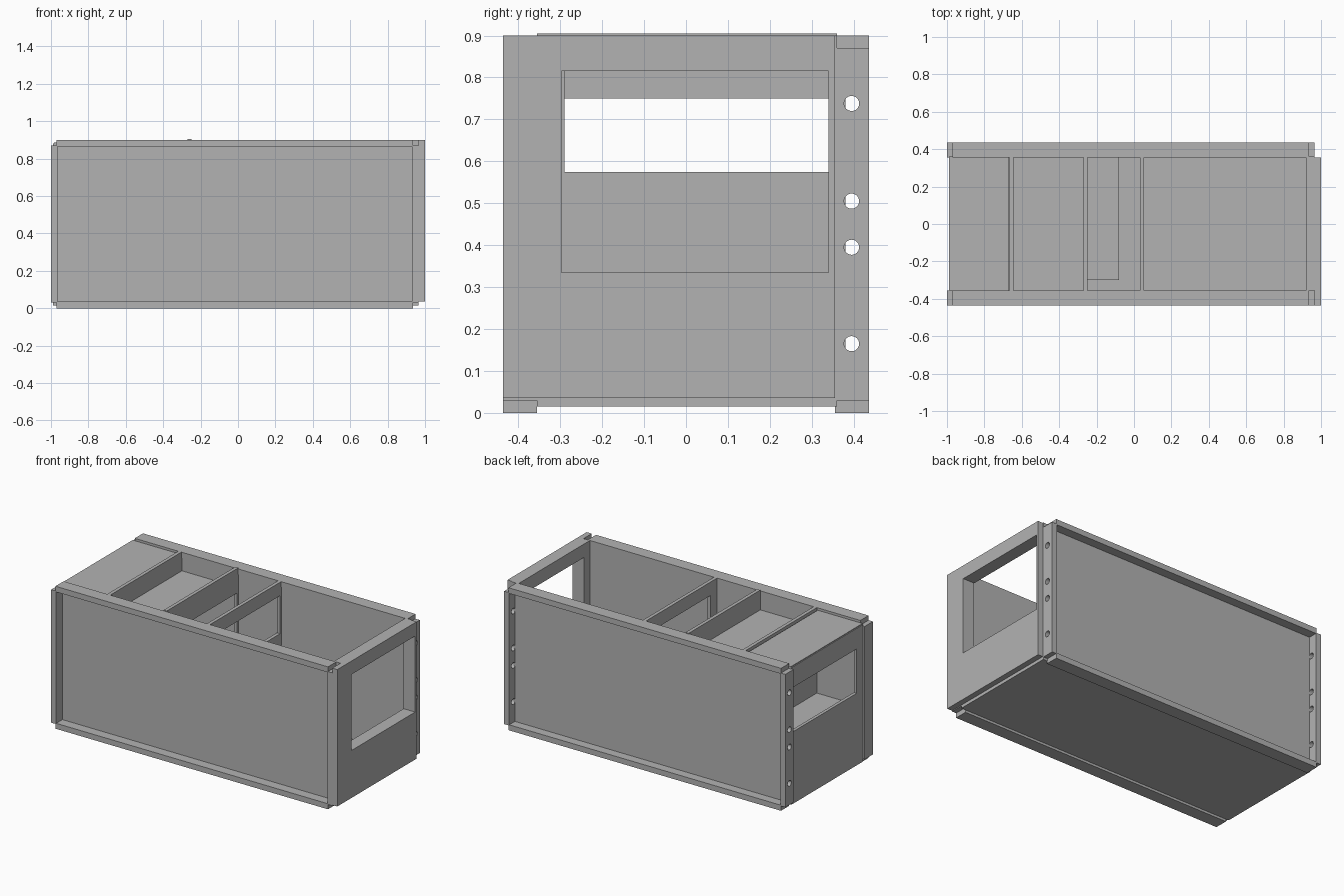
import bpy
import math

old = bpy.data.objects.get("Cube")
if old:
    bpy.data.objects.remove(old, do_unlink=True)

grey = bpy.data.materials.new("panel_grey")
grey.use_nodes = True
colour = (0.45, 0.45, 0.45, 1)
grey.diffuse_color = colour
grey.node_tree.nodes["Principled BSDF"].inputs["Base Color"].default_value = colour


def box(name, x, y, z):
    """Box given as (low, high) ranges on each axis."""
    bpy.ops.mesh.primitive_cube_add(
        size=1, location=[(r[0] + r[1]) / 2 for r in (x, y, z)])
    ob = bpy.context.object
    ob.name = name
    ob.scale = [r[1] - r[0] for r in (x, y, z)]
    bpy.ops.object.transform_apply(location=False, rotation=False, scale=True)
    ob.data.materials.append(grey)
    return ob


def cut(ob, cutter):
    """Subtract the cutter from the part and discard it."""
    cutter.hide_render = True
    mod = ob.modifiers.new("opening", "BOOLEAN")
    mod.operation = "DIFFERENCE"
    mod.solver = "EXACT"
    mod.object = cutter
    bpy.context.view_layer.objects.active = ob
    bpy.ops.object.modifier_apply(modifier=mod.name)
    bpy.data.objects.remove(cutter, do_unlink=True)


def window_panel(name, x, y, z, win_y, win_z):
    """Cross panel with a rectangular opening."""
    ob = box(name, x, y, z)
    cut(ob, box("cutter", (x[0] - 0.1, x[1] + 0.1), win_y, win_z))
    return ob


HEIGHT = 0.9
INNER = (-0.355, 0.36)
EDGES = {"front": (-0.437, -0.355), "back": (0.355, 0.437)}
WALLS = {"front": (-0.375, -0.355), "back": (0.36, 0.38)}
POSTS = {"right": (-1.0, -0.965), "left": (0.93, 0.965)}

# Long walls, their rails and the corner posts
for side, y in EDGES.items():
    box(side + "_wall", (-0.97, 0.935), WALLS[side], (0.015, 0.89))
    box(side + "_top_rail", (-0.97, 0.935), y, (HEIGHT - 0.035, HEIGHT))
    box(side + "_bottom_rail", (-0.97, 0.935), y, (0, 0.035))
    for end, x in POSTS.items():
        post = box(f"{side}_{end}_post", x, y, (0.03, 0.87))
        if side == "back":
            # Bolt holes
            for z in (0.165, 0.395, 0.505, 0.738):
                bpy.ops.mesh.primitive_cylinder_add(
                    vertices=32, radius=0.018, depth=0.2,
                    location=(sum(x) / 2, 0.395, z),
                    rotation=(0, math.pi / 2, 0))
                cut(post, bpy.context.object)

# Floor
box("floor", (-0.99, 0.965), INNER, (0.015, 0.035))

# Thick end with a large window, and its cover reaching over the front post
window_panel("left_end_lining", (0.92, 0.965), INNER, (0.035, HEIGHT),
             (-0.297, 0.34), (0.335, 0.815))
window_panel("left_end_cover", (0.965, 1.0), (-0.437, 0.355), (0.035, HEIGHT),
             (-0.297, 0.34), (0.335, 0.815))

# Thin end with a smaller window
window_panel("right_end_panel", (-0.99, -0.97), INNER, (0.035, 0.88),
             (-0.29, 0.345), (0.47, 0.75))

# Cross partitions with openings in line with the end windows
for name, x, top, opening in (
        ("first_partition", -0.655, HEIGHT, (0.5, 0.75)),
        ("middle_partition", -0.26, 0.905, (0.5, 0.75)),
        ("last_partition", 0.042, HEIGHT, (0.575, 0.815))):
    window_panel(name, (x - 0.011, x + 0.011), INNER, (0.035, top),
                 (-0.29, 0.345), opening)

# Lid over the end bay, tray in the next bay and the low shelves
box("end_bay_lid", (-0.985, -0.672), INNER, (0.865, 0.885))
box("upper_tray", (-0.645, -0.27), INNER, (0.755, 0.78))
box("lower_shelf", (-0.97, -0.27), INNER, (0.335, 0.36))
box("ledge", (-0.25, -0.08), (-0.3, 0.36), (0.335, 0.36))
